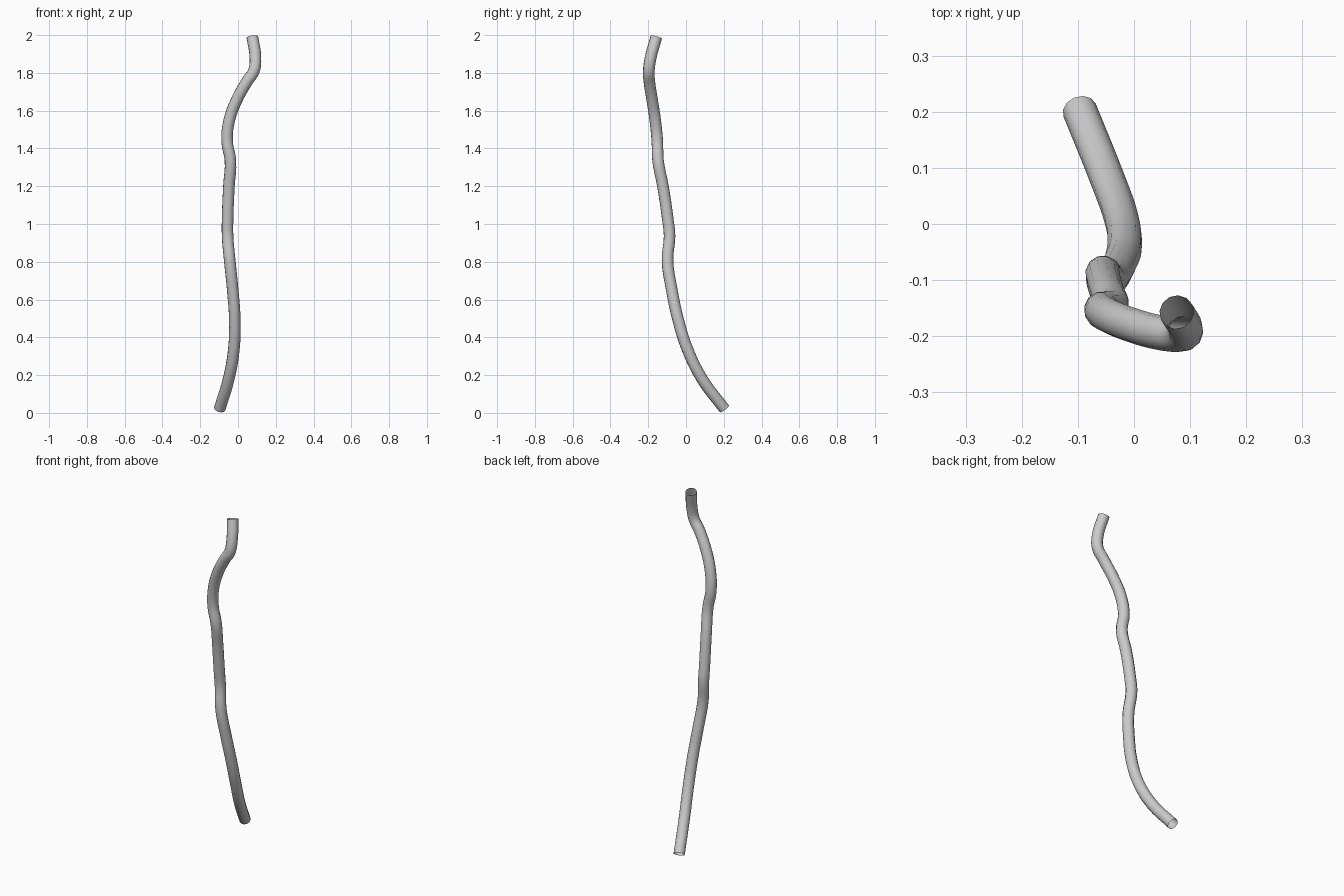
import bpy

if "Cube" in bpy.data.objects:
    bpy.data.objects.remove(bpy.data.objects["Cube"])

RADIUS = 0.031

# Centre line of the bent tube, from the bottom end to the top end
path = [
    (-0.097, 0.203, 0.022), (-0.050, 0.087, 0.177), (-0.022, 0.008, 0.336),
    (-0.017, -0.042, 0.495), (-0.028, -0.075, 0.650), (-0.044, -0.098, 0.810),
    (-0.055, -0.087, 0.935), (-0.055, -0.097, 1.030), (-0.048, -0.122, 1.200),
    (-0.040, -0.148, 1.335), (-0.058, -0.152, 1.440), (-0.046, -0.163, 1.550),
    (-0.010, -0.178, 1.650), (0.048, -0.194, 1.755), (0.084, -0.197, 1.810),
    (0.092, -0.187, 1.880), (0.076, -0.157, 1.990),
]

# Round, open-ended tube swept along the path
curve = bpy.data.curves.new("bent_stem", "CURVE")
curve.dimensions = "3D"
curve.resolution_u = 4
curve.bevel_depth = RADIUS
curve.bevel_resolution = 4
curve.use_fill_caps = False
spline = curve.splines.new("BEZIER")
spline.bezier_points.add(len(path) - 1)
for point, co in zip(spline.bezier_points, path):
    point.co = co
    point.handle_left_type = point.handle_right_type = "AUTO"

stem = bpy.data.objects.new("bent_stem", curve)
bpy.context.collection.objects.link(stem)
bpy.context.view_layer.objects.active = stem
stem.select_set(True)

# Turn into a smooth mesh
bpy.ops.object.convert(target="MESH")
bpy.ops.object.shade_smooth()
